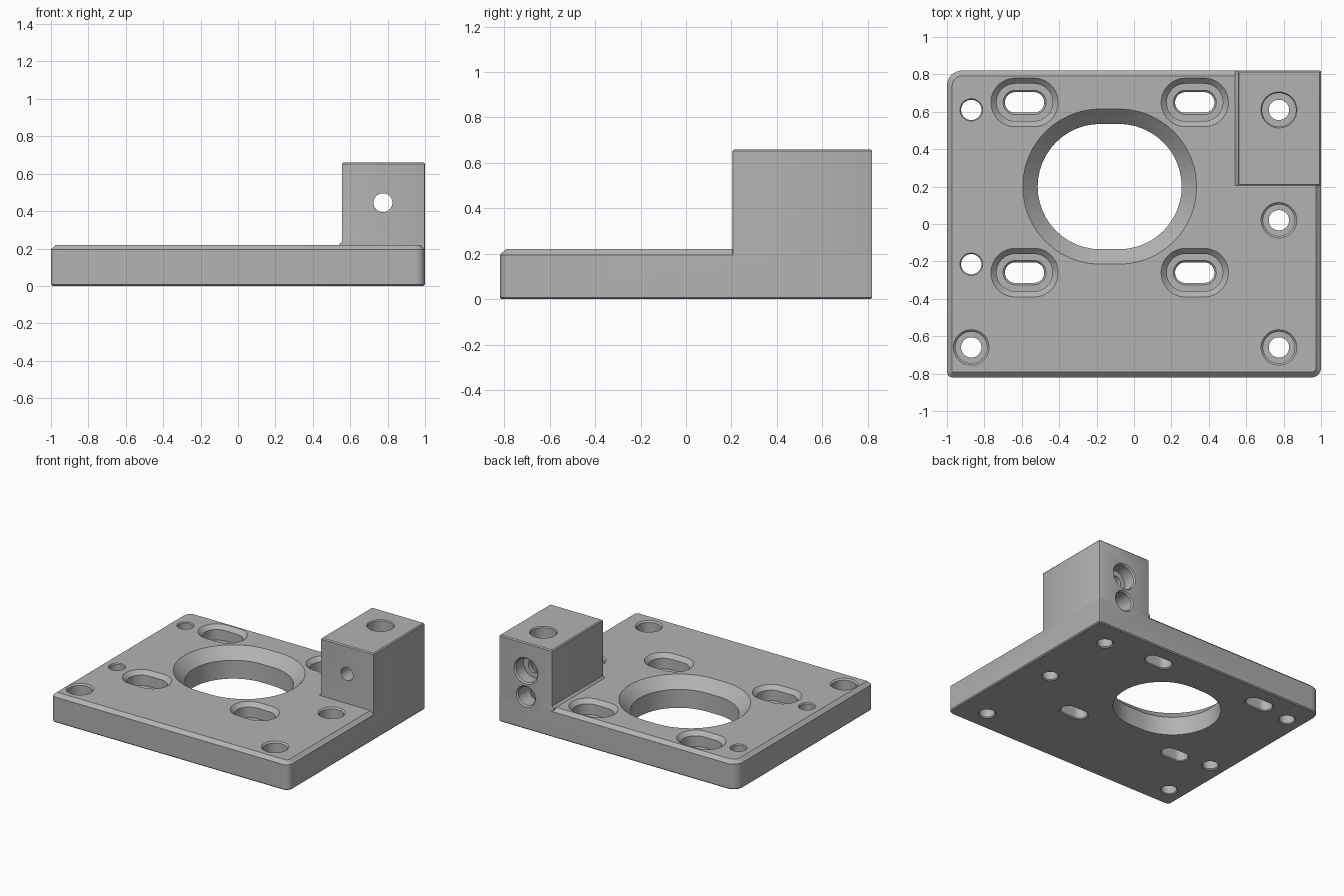
import bpy, bmesh, math
from mathutils import Matrix, Vector

cube = bpy.data.objects.get("Cube")
if cube:
    bpy.data.objects.remove(cube)

# One plain material
grey = bpy.data.materials.new("plain_grey")
grey.use_nodes = True
COLOUR = (0.45, 0.45, 0.45, 1)
grey.diffuse_color = COLOUR
grey.node_tree.nodes["Principled BSDF"].inputs["Base Color"].default_value = COLOUR


def stack(name, rings, matrix=Matrix()):
    """Closed solid skinned through rings of equal point count."""
    bm = bmesh.new()
    loops = [[bm.verts.new(matrix @ Vector(p)) for p in ring] for ring in rings]
    n = len(loops[0])
    for a, b in zip(loops, loops[1:]):
        for i in range(n):
            j = (i + 1) % n
            bm.faces.new((a[i], a[j], b[j], b[i]))
    bm.faces.new(loops[0])
    bm.faces.new(loops[-1])
    bmesh.ops.recalc_face_normals(bm, faces=bm.faces)
    mesh = bpy.data.meshes.new(name)
    bm.to_mesh(mesh)
    bm.free()
    mesh.materials.append(grey)
    ob = bpy.data.objects.new(name, mesh)
    bpy.context.collection.objects.link(ob)
    return ob


def rounded_rect(x0, x1, y0, y1, z, radii, inset=0, steps=8):
    """Outline with its own radius at each corner, starting back right."""
    corners = ((x1, y1), (x0, y1), (x0, y0), (x1, y0))
    signs = ((1, 1), (-1, 1), (-1, -1), (1, -1))
    pts = []
    for k, ((cx, cy), (sx, sy), r) in enumerate(zip(corners, signs, radii)):
        ri = max(r - inset, 0.004)
        ox, oy = cx - sx * (inset + ri), cy - sy * (inset + ri)
        for i in range(steps + 1):
            a = math.pi / 2 * (k + i / steps)
            pts.append((ox + ri * math.cos(a), oy + ri * math.sin(a), z))
    return pts


def slot_ring(half, r, z, steps=24):
    """Round-ended outline along x; half is half the straight length."""
    pts = []
    for side in (1, -1):
        for i in range(steps + 1):
            a = math.pi * (i / steps - 0.5) + (0 if side > 0 else math.pi)
            pts.append((side * half + r * math.cos(a), r * math.sin(a), z))
    return pts


def combine(target, tool, operation):
    mod = target.modifiers.new(operation.lower(), "BOOLEAN")
    mod.operation, mod.solver, mod.object = operation, "EXACT", tool
    bpy.context.view_layer.objects.active = target
    bpy.ops.object.modifier_apply(modifier=mod.name)
    bpy.data.objects.remove(tool)


def cut(target, levels, matrix, half=0.0005):
    """Remove a bore described by (radius, height) levels."""
    tool = stack("bore_cutter", [slot_ring(half, r, z) for r, z in levels], matrix)
    combine(target, tool, "DIFFERENCE")


def at(x, y):
    return Matrix.Translation((x, y, 0))


# Base plate with chamfered top edge
W, D, H, TOP = 1.0, 0.82, 0.22, 0.66
corner_radii = (0.01, 0.08, 0.03, 0.05)
plate = stack("mount_plate", [rounded_rect(-W, W, -D, D, z, corner_radii, inset)
              for z, inset in ((0, 0.008), (0.008, 0), (0.195, 0), (H, 0.028))])

# Corner block with a small flare where it meets the plate
block = stack("corner_block", [
    rounded_rect(0.555 - flare, W, 0.205, D, z, (0.006,) * 4, inset, 2)
    for z, flare, inset in ((0, 0, 0.008), (0.008, 0, 0), (0.2, 0, 0), (0.205, 0.015, 0),
                            (H, 0.015, 0), (0.235, 0, 0), (0.652, 0, 0), (TOP, 0, 0.007))])
combine(plate, block, "UNION")

# Large central opening with wide bevel
cut(plate, ((0.335, -0.05), (0.335, 0.14), (0.415, H), (0.415, 0.3)), at(-0.13, 0.2), 0.05)

# Four adjustment slots in recessed pockets
slot = ((0.062, -0.02), (0.062, 0), (0.055, 0.007), (0.055, 0.1), (0.065, 0.11),
        (0.1, 0.11), (0.1, 0.19), (0.13, H), (0.13, 0.3))
for x in (-0.585, 0.325):
    for y in (-0.26, 0.65):
        cut(plate, slot, at(x, y), 0.05)

# Plain holes on the left edge
plain = ((0.062, -0.02), (0.062, 0), (0.054, 0.007), (0.054, 0.213), (0.06, H), (0.06, 0.3))
for y in (-0.215, 0.61):
    cut(plate, plain, at(-0.87, y))

# Counterbored screw holes
foot = ((0.062, -0.02), (0.062, 0), (0.054, 0.007), (0.054, 0.11), (0.084, 0.11))
for x, y in ((-0.87, -0.66), (0.775, -0.66), (0.775, 0.02)):
    cut(plate, foot + ((0.084, 0.21), (0.095, H), (0.095, 0.3)), at(x, y))

# Deep vertical bore through the block
cut(plate, foot[:4] + ((0.09, 0.11), (0.09, 0.652), (0.096, TOP), (0.096, 0.8)), at(0.775, 0.61))


# Bores from the back of the block
def from_back(z):
    return Matrix.Translation((0.775, D, z)) @ Matrix.Rotation(math.pi / 2, 4, "X")


cut(plate, ((0.1, -0.1), (0.1, 0), (0.09, 0.01), (0.09, 0.1), (0.05, 0.1), (0.05, 0.8)),
    from_back(0.445))
cut(plate, ((0.08, -0.1), (0.08, 0), (0.07, 0.01), (0.07, 0.18)), from_back(0.25))

# Smooth round walls, crisp edges
bpy.ops.object.select_all(action="DESELECT")
plate.select_set(True)
bpy.context.view_layer.objects.active = plate
bpy.ops.object.shade_smooth_by_angle(angle=math.radians(25))
